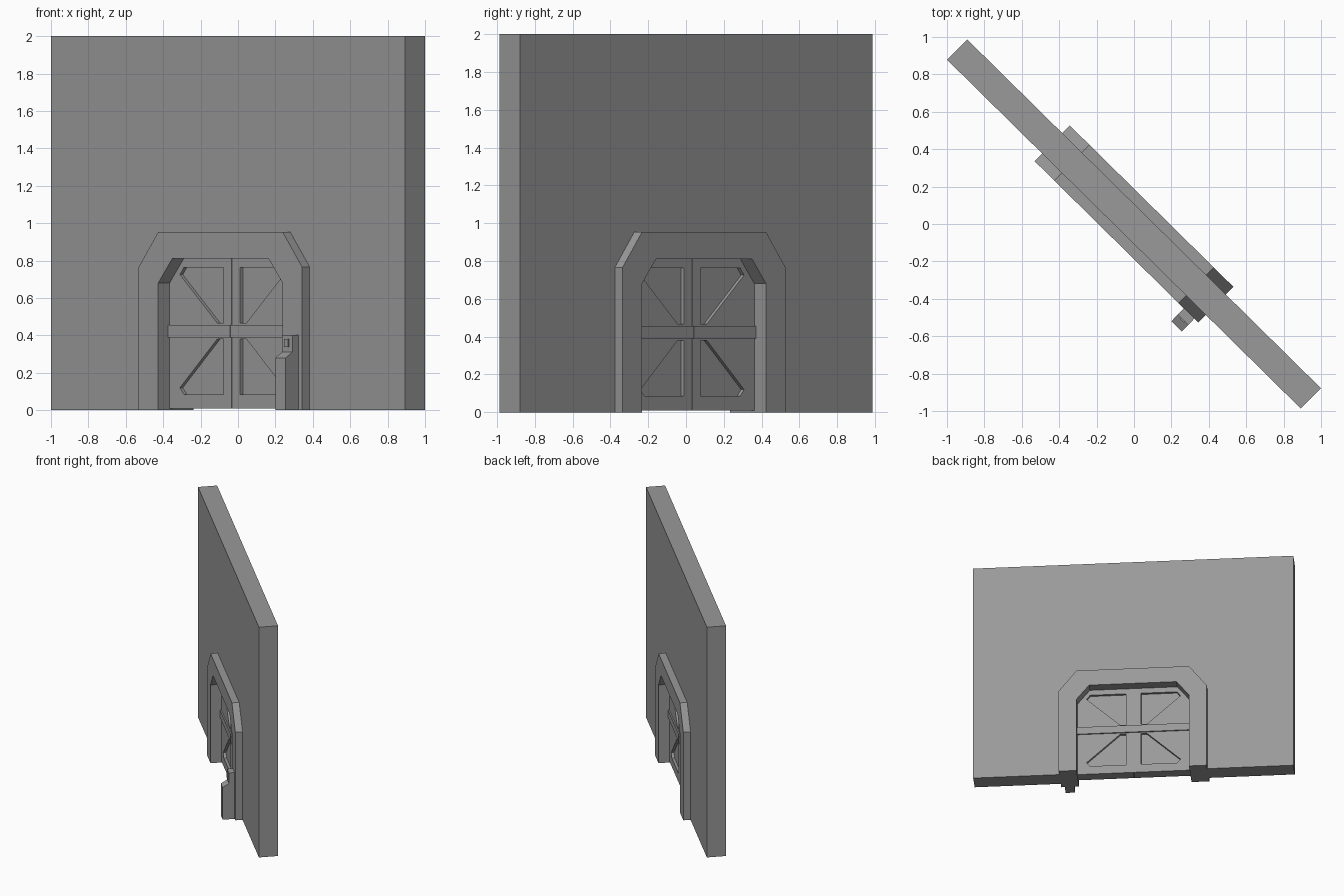
import bpy, bmesh, math

cube = bpy.data.objects.get("Cube")
if cube:
    bpy.data.objects.remove(cube, do_unlink=True)

ANGLE = math.radians(-44.6)   # the whole wall stands diagonally

grey = bpy.data.materials.new("plain grey")
grey.use_nodes = True
colour = (0.32, 0.32, 0.32, 1)
grey.diffuse_color = colour
bsdf = next(n for n in grey.node_tree.nodes if n.type == 'BSDF_PRINCIPLED')
bsdf.inputs["Base Color"].default_value = colour


def prism(name, profile, a, b, axis='Y'):
    """Extrude a profile of (across, up) points from a to b along the axis."""
    bm = bmesh.new()

    def place(p, d):
        return (p[0], d, p[1]) if axis == 'Y' else (d, p[0], p[1])

    face = bm.faces.new([bm.verts.new(place(p, a)) for p in profile])
    ext = bmesh.ops.extrude_face_region(bm, geom=[face])
    shift = (0, b - a, 0) if axis == 'Y' else (b - a, 0, 0)
    bmesh.ops.translate(bm, vec=shift,
                        verts=[v for v in ext['geom'] if isinstance(v, bmesh.types.BMVert)])
    bmesh.ops.recalc_face_normals(bm, faces=bm.faces)
    mesh = bpy.data.meshes.new(name)
    bm.to_mesh(mesh)
    bm.free()
    mesh.materials.append(grey)
    obj = bpy.data.objects.new(name, mesh)
    obj.rotation_euler.z = ANGLE
    bpy.context.collection.objects.link(obj)
    return obj


def rect(x0, x1, z0, z1):
    return [(x0, z0), (x1, z0), (x1, z1), (x0, z1)]


def arch(side, shoulder, top_half, top):
    """Open path over a chamfered arch, from left foot to right foot."""
    half = [(side, 0), (side, shoulder), (top_half, top)]
    return [(-x, z) for x, z in half] + half[::-1]


def cut(target, cutter):
    mod = target.modifiers.new("recess", 'BOOLEAN')
    mod.operation = 'DIFFERENCE'
    mod.solver = 'EXACT'
    mod.object = cutter
    cutter.hide_render = True
    bpy.context.view_layer.objects.active = target
    bpy.ops.object.modifier_apply(modifier=mod.name)
    bpy.data.objects.remove(cutter, do_unlink=True)


# Wall with a doorway notch hidden inside the frame
W, T = 1.328, 0.0765
prism("wall", [(-W, 0)] + arch(0.54, 0.72, 0.41, 0.88) + [(W, 0), (W, 2), (-W, 2)], -T, T)

# Chamfered door frame, proud of the wall on both sides
prism("door_frame", arch(0.614, 0.765, 0.467, 0.953)
      + arch(0.467, 0.68, 0.362, 0.81)[::-1], -0.134, 0.134)

# Two mirrored door leaves with recessed panels on both faces
LEAF = [(0.0015, 0.01), (0.467, 0.01), (0.467, 0.68), (0.362, 0.81), (0.0015, 0.81)]
UPPER = [(0.063, 0.467), (0.11, 0.467), (0.39, 0.725), (0.36, 0.763), (0.063, 0.763)]
LOWER = [(0.063, 0.085), (0.36, 0.085), (0.39, 0.12), (0.11, 0.38), (0.063, 0.38)]
DOOR, DEPTH = 0.047, 0.022
for side, s in (("left", 1), ("right", -1)):
    def flip(points):
        return [(x * s, z) for x, z in points]

    leaf = prism(side + "_door_leaf", flip(LEAF), -DOOR, DOOR)
    for panel in (UPPER, LOWER):
        for face in (-1, 1):
            cut(leaf, prism("panel_cutter", flip(panel),
                            face * (DOOR - DEPTH), face * (DOOR + 0.05)))
    # Slightly raised middle rail
    prism(side + "_middle_rail", flip(rect(0.0015, 0.467, 0.39, 0.455)), -0.058, 0.058)

# Control post with a sloped ledge in front of the frame
prism("control_post", [(-0.23, 0), (-0.23, 0.28), (-0.18, 0.31), (-0.18, 0.402),
                       (-0.13, 0.402), (-0.13, 0)], 0.507, 0.585, 'X')
prism("control_button", rect(0.53, 0.562, 0.338, 0.38), -0.188, -0.175)
